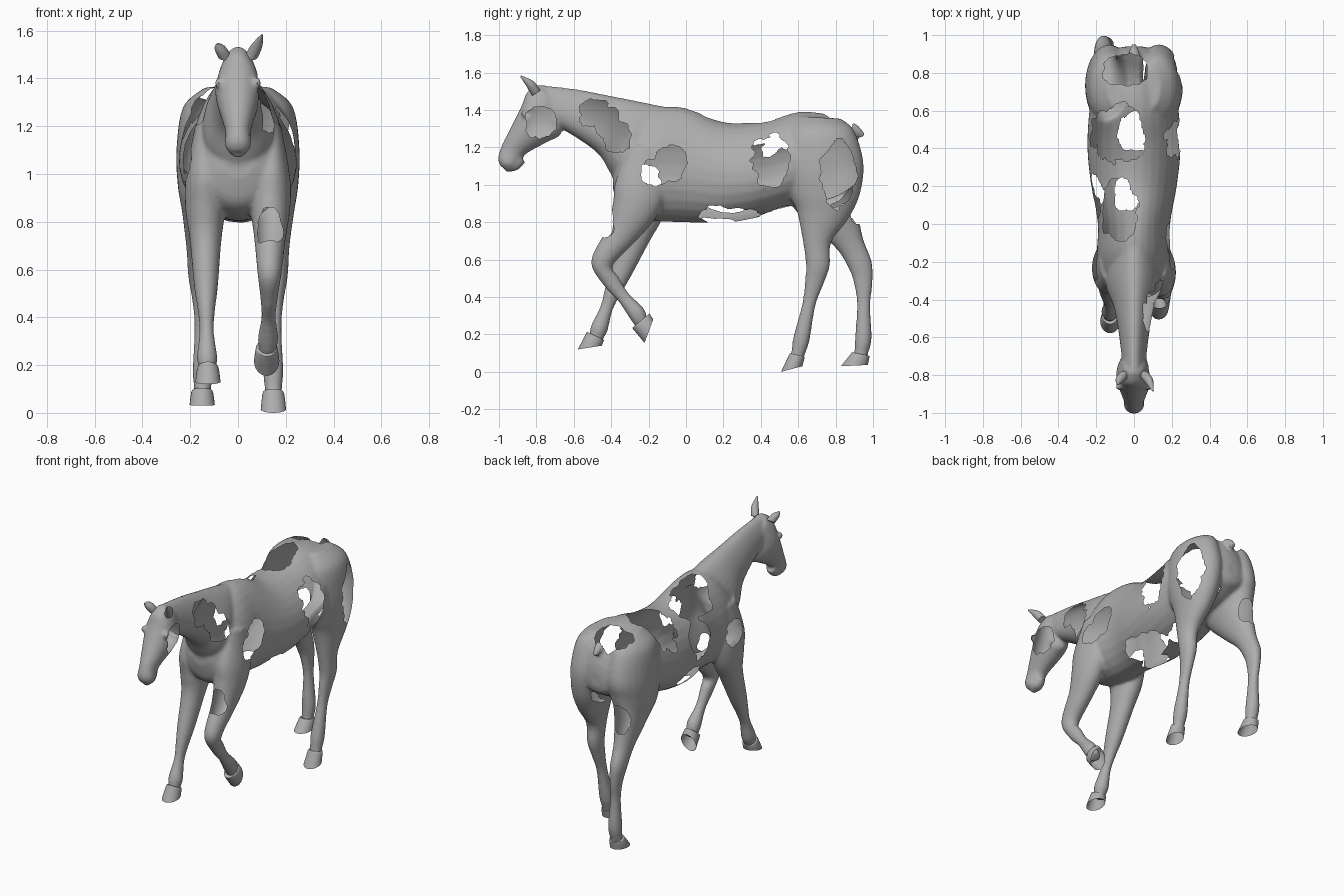
import bpy, bmesh, math
from mathutils import Vector, noise

if "Cube" in bpy.data.objects:
    bpy.data.objects.remove(bpy.data.objects["Cube"])

grey = bpy.data.materials.new("plain grey")
grey.diffuse_color = (0.42, 0.42, 0.42, 1)
grey.use_nodes = True
grey.node_tree.nodes["Principled BSDF"].inputs["Base Color"].default_value = grey.diffuse_color


def spline(rows, sub):
    """Catmull-Rom interpolation of section rows."""
    out = []
    for i in range(len(rows) - 1):
        a, b, c, d = (rows[min(max(j, 0), len(rows) - 1)] for j in range(i - 1, i + 3))
        for s in range(sub):
            t = s / sub
            out.append([q + (r - p) * t / 2 + (p - 2.5 * q + 2 * r - u / 2) * t * t
                        + (3 * q - p - 3 * r + u) * t ** 3 / 2
                        for p, q, r, u in zip(a, b, c, d)])
    return out + [list(rows[-1])]


def loft(name, rows, egg=0.0, x=0.0, sub=5, n=28, cap_end=True):
    """Rings spanned by two points (y, z, y, z), a half width and an x offset."""
    rows = [tuple(r) + (x,) * (6 - len(r)) for r in rows]
    bm = bmesh.new()
    rings = []
    for ya, za, yb, zb, w, cx in spline(rows, sub):
        ring = []
        for k in range(n):
            a = 2 * math.pi * k / n
            u = math.cos(a)
            ring.append(bm.verts.new((cx + max(w, .004) * math.sin(a) * (1 - egg * u),
                                      (ya + yb + (ya - yb) * u) / 2,
                                      (za + zb + (za - zb) * u) / 2)))
        rings.append(ring)
    for p, q in zip(rings, rings[1:]):
        for k in range(n):
            bm.faces.new((p[k], p[(k + 1) % n], q[(k + 1) % n], q[k]))
    bm.faces.new(rings[0])
    if cap_end:
        bm.faces.new(rings[-1])
    bmesh.ops.recalc_face_normals(bm, faces=bm.faces)
    me = bpy.data.meshes.new(name)
    bm.to_mesh(me)
    bm.free()
    me.materials.append(grey)
    ob = bpy.data.objects.new(name, me)
    bpy.context.collection.objects.link(ob)
    return ob


def tube(name, path, depth, width, xs, n=28):
    """Limb along a (y, z) path, sections square to the path."""
    rows = []
    for i, (y, z) in enumerate(path):
        a, b = path[max(i - 1, 0)], path[min(i + 1, len(path) - 1)]
        t = Vector((b[0] - a[0], b[1] - a[1])).normalized() * depth[i]
        rows.append((y + t.y, z - t.x, y - t.y, z + t.x, width[i], xs[i]))
    return loft(name, rows, n=n)


def select(obs):
    bpy.ops.object.select_all(action='DESELECT')
    for o in obs:
        o.select_set(True)
    bpy.context.view_layer.objects.active = obs[0]


# trunk from upright slices: y, top, bottom, half width
trunk = [(-.39, 1.08, .98, .06), (-.36, 1.22, .88, .13), (-.29, 1.33, .83, .175),
         (-.16, 1.41, .805, .195), (0, 1.41, .80, .19), (.2, 1.335, .795, .225),
         (.4, 1.34, .83, .245), (.6, 1.39, .89, .235), (.78, 1.37, .93, .205),
         (.88, 1.31, .98, .155), (.925, 1.22, 1.01, .10), (.94, 1.15, 1.05, .04)]
body = loft("body", [(y, t, y, b, w) for y, t, b, w in trunk], egg=.14)

# neck and head: upper edge point, lower edge point, half width
neck = loft("neck", [(.04, 1.385, -.30, .95, .12), (-.2, 1.435, -.39, 1.04, .145),
                     (-.4, 1.475, -.46, 1.155, .105), (-.58, 1.51, -.56, 1.235, .08),
                     (-.79, 1.535, -.70, 1.32, .06)], egg=.25)
head = loft("head", [(-.79, 1.535, -.66, 1.38, .058), (-.85, 1.495, -.67, 1.27, .085),
                     (-.88, 1.42, -.74, 1.23, .094), (-.95, 1.28, -.855, 1.165, .064),
                     (-.985, 1.21, -.875, 1.13, .052), (-1.005, 1.14, -.90, 1.095, .054),
                     (-.99, 1.095, -.925, 1.085, .038)], egg=-.05)
lip = tube("lower_lip", [(-.88, 1.14), (-.92, 1.10), (-.968, 1.08)],
           (.03, .028, .013), (.03, .038, .022), (0, 0, 0))
tail = tube("tail_stump", [(.84, 1.31), (.90, 1.30), (.95, 1.26)],
            (.03, .027, .014), (.04, .03, .014), (0, 0, 0))
parts = [body, neck, head, lip, tail]

# forelegs: shared girths, right one lifted, left one reaching forward
depth = (.10, .14, .12, .083, .059, .046, .035, .046, .04, .036)
width = (.04, .08, .083, .066, .05, .037, .03, .043, .037, .036)
parts.append(tube("foreleg_right", [(-.2, 1.2), (-.24, .99), (-.28, .86), (-.35, .73), (-.45, .58),
                                    (-.40, .485), (-.335, .40), (-.265, .315), (-.242, .272), (-.222, .245)],
                  depth, width, [.14 - .002 * i for i in range(10)]))
parts.append(tube("foreleg_left", [(-.2, 1.2), (-.23, .99), (-.24, .85), (-.275, .72), (-.35, .53),
                                   (-.39, .435), (-.425, .34), (-.463, .235), (-.477, .195), (-.49, .16)],
                  depth, width, [.0015 * i - .14 for i in range(10)]))

# hind legs: shared girths and haunch, then each lower leg
depth = (.11, .185, .22, .19, .14, .077, .064, .05, .036, .044, .038, .036)
width = (.06, .11, .128, .112, .085, .056, .046, .035, .03, .042, .037, .036)
xs = (.08, .12, .13, .14, .15, .16, .162, .157, .152, .148, .148, .148)
haunch = [(.72, 1.36), (.715, 1.28), (.73, 1.1), (.74, .95)]
parts.append(tube("hindleg_right", haunch + [(.73, .84), (.70, .70), (.705, .57), (.685, .475), (.657, .36),
                                             (.618, .18), (.602, .11), (.588, .06)], depth, width, xs))
parts.append(tube("hindleg_left", haunch + [(.79, .85), (.875, .69), (.932, .57), (.948, .475), (.95, .36),
                                            (.948, .18), (.938, .11), (.93, .07)], depth, width, [-x for x in xs]))

# eyelid bulges
for s in (-1, 1):
    parts.append(tube("eyelid", [(-.88, 1.375), (-.862, 1.382), (-.84, 1.382)],
                      (.008, .022, .008), (.008, .018, .008), [s * .082] * 3))

# fuse everything into one skin and soften the joins
select(parts)
bpy.ops.object.join()
m = body.modifiers.new("fuse", 'REMESH')
m.mode, m.voxel_size = 'VOXEL', 0.01
m = body.modifiers.new("soften", 'SMOOTH')
m.factor, m.iterations = 0.5, 7
select([body])
for name in ("fuse", "soften"):
    bpy.ops.object.modifier_apply(modifier=name)

# torn openings in the flanks: side, y, z, radius y, radius z
side_holes = [(1, -.49, 1.39, .075, .08), (1, -.43, 1.33, .07, .085), (1, -.37, 1.26, .07, .085),  # neck
              (1, -.07, 1.12, .075, .095), (1, -.16, 1.065, .08, .065), (-1, -.21, 1.03, .075, .08),  # shoulders
              (1, .45, 1.13, .10, .14), (1, .815, 1.06, .085, .18),     # flank, buttock
              (1, -.78, 1.33, .08, .085), (1, -.43, .80, .04, .08),     # cheek, forearm
              (-1, .14, 1.12, .115, .11), (-1, .25, .91, .12, .055),    # ribs
              (-1, .93, .87, .05, .08)]                                 # thigh
# torn openings above and below: direction, x, y, radius x, radius y
flat_holes = [(1, -.05, .82, .12, .08), (1, -.08, .48, .14, .15), (1, -.08, .07, .09, .17),
              (-1, -.03, .16, .07, .10), (-1, .09, .24, .09, .16), (-1, 0, .48, .09, .10)]


def torn(p):
    wob = 1 + .26 * noise.noise(p * 14) + .15 * noise.noise(p * 35)
    for s, y, z, ry, rz in side_holes:
        if p.x * s > .05 and math.hypot((p.y - y) / ry, (p.z - z) / rz) < wob:
            return True
    for s, x, y, rx, ry in flat_holes:
        if (p.z > 1.15 if s > 0 else .7 < p.z < .95) and math.hypot((p.x - x) / rx, (p.y - y) / ry) < wob:
            return True
    return False


bm = bmesh.new()
bm.from_mesh(body.data)
bmesh.ops.delete(bm, geom=[f for f in bm.faces if torn(f.calc_center_median())], context='FACES')
# even out the ragged rims
rim = [v for v in bm.verts if v.is_boundary]
for _ in range(3):
    bmesh.ops.smooth_vert(bm, verts=rim, factor=.5, use_axis_x=True, use_axis_y=True, use_axis_z=True)
bm.to_mesh(body.data)
bm.free()
body.data.materials.clear()
body.data.materials.append(grey)
smooth = [body]


# hooves, hollow below: x, front and back of the coronet, toe and heel of the sole
def hoof(name, x, top, sole):
    band = tuple(a + (b - a) * .15 for a, b in zip(top, sole))
    smooth.append(loft(name, [top + (.04,), band + (.046,), sole + (.053,)], x=x, sub=2, cap_end=False))


hoof("hoof_front_right", .12, (-.288, .235, -.195, .312), (-.222, .155, -.175, .28))
hoof("hoof_front_left", -.126, (-.53, .215, -.438, .17), (-.578, .12, -.45, .14))
hoof("hoof_hind_right", .148, (.555, .10, .635, .08), (.508, 0, .622, .03))
hoof("hoof_hind_left", -.15, (.888, .105, .982, .085), (.828, .03, .972, .037))

# ears: right one pricked, left one folded
girth = ((.026, .024, .004), (.028, .024, .004))
smooth.append(tube("ear_right", [(-.80, 1.49), (-.83, 1.535), (-.884, 1.582)], *girth, (.055, .078, .10), n=16))
smooth.append(tube("ear_left", [(-.80, 1.49), (-.825, 1.525), (-.85, 1.545)], *girth, (-.055, -.074, -.085), n=16))
select(smooth)
bpy.ops.object.shade_smooth_by_angle(angle=math.radians(40))
